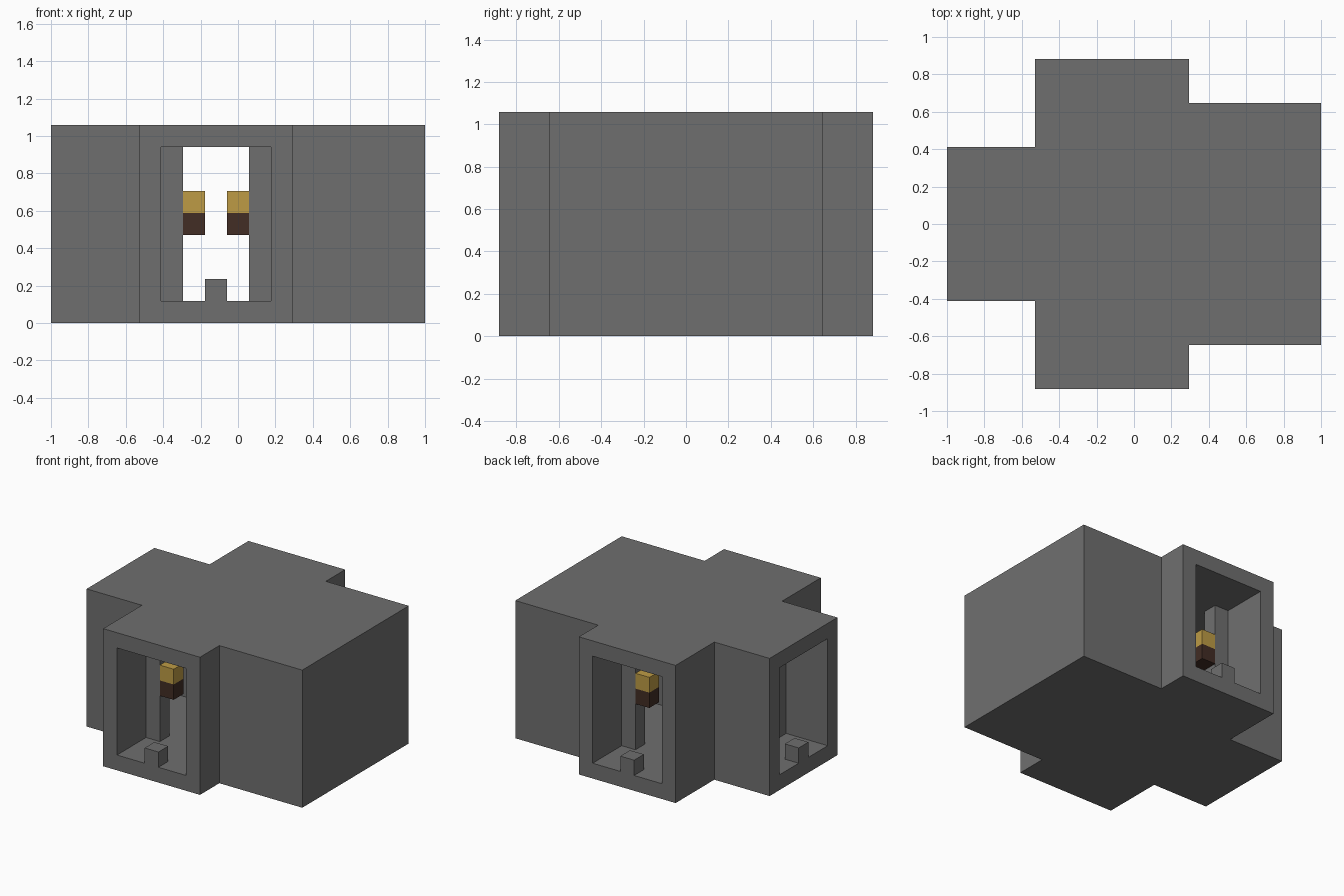
import bpy
import bmesh
from mathutils import Vector

if "Cube" in bpy.data.objects:
    bpy.data.objects.remove(bpy.data.objects["Cube"], do_unlink=True)

U = 2 / 17                      # one block
MID = Vector((8.5, 7.5, 0))     # plan centre in blocks


def material(name, rgb):
    m = bpy.data.materials.new(name)
    m.use_nodes = True
    m.diffuse_color = (*rgb, 1)
    m.node_tree.nodes["Principled BSDF"].inputs["Base Color"].default_value = (*rgb, 1)
    return m


stone = material("stone grey", (0.159, 0.159, 0.159))
flame = material("torch gold", (0.51, 0.33, 0.06))
wood = material("dark wood", (0.054, 0.026, 0.018))


def box(x0, x1, y0, y1, z0, z1):
    """Set of unit blocks filling a box."""
    return {(x, y, z) for x in range(x0, x1) for y in range(y0, y1) for z in range(z0, z1)}


def build(name, blocks, mat):
    """Skin the exposed sides of a set of blocks and merge flat areas."""
    bm = bmesh.new()
    verts = {}

    def vert(p):
        key = tuple(round(c) for c in p)
        if key not in verts:
            verts[key] = bm.verts.new((Vector(key) - MID) * U)
        return verts[key]

    for cell in blocks:
        for axis in range(3):
            for side in (0, 1):
                n = Vector((0, 0, 0))
                n[axis] = 2 * side - 1
                if tuple(int(c) for c in Vector(cell) + n) in blocks:
                    continue
                a, b = Vector((0, 0, 0)), Vector((0, 0, 0))
                a[(axis + 1) % 3] = b[(axis + 2) % 3] = 1
                o = Vector(cell)
                o[axis] += side
                ring = [o, o + a, o + a + b, o + b]
                bm.faces.new([vert(p) for p in (ring if side else ring[::-1])])
    bmesh.ops.dissolve_limit(bm, angle_limit=0.01, verts=bm.verts[:], edges=bm.edges[:])
    mesh = bpy.data.meshes.new(name)
    bm.to_mesh(mesh)
    bm.free()
    mesh.materials.append(mat)
    ob = bpy.data.objects.new(name, mesh)
    bpy.context.collection.objects.link(ob)
    return ob


# Outer mass: long hall, side passage and large chamber
shell = box(4, 11, 0, 15, 0, 9) | box(0, 11, 4, 11, 0, 9) | box(11, 17, 2, 13, 0, 9)
# Hollow crossing passages and the chamber
shell -= box(5, 10, 0, 15, 1, 8) | box(0, 11, 5, 10, 1, 8) | box(12, 16, 3, 12, 1, 8)
shell -= box(11, 12, 6, 9, 1, 8)
# Pillars narrowing each passage
for near in (5, 9):
    for far in (3, 11):
        shell |= box(near, near + 1, far, far + 1, 1, 8)
        shell |= box(far, far + 1, near, near + 1, 1, 8)
# Low step block in each open doorway
for x, y in ((7, 0), (7, 14), (0, 7)):
    shell |= box(x, x + 1, y, y + 1, 1, 2)
build("stone_passages", shell, stone)

# Torches on the inner sides of the pillars
spots = [(a, b) for a in (6, 8) for b in (3, 11)]
for i, (x, y) in enumerate(spots + [(b, a) for a, b in spots]):
    build(f"torch_handle_{i + 1}", box(x, x + 1, y, y + 1, 4, 5), wood)
    build(f"torch_flame_{i + 1}", box(x, x + 1, y, y + 1, 5, 6), flame)
